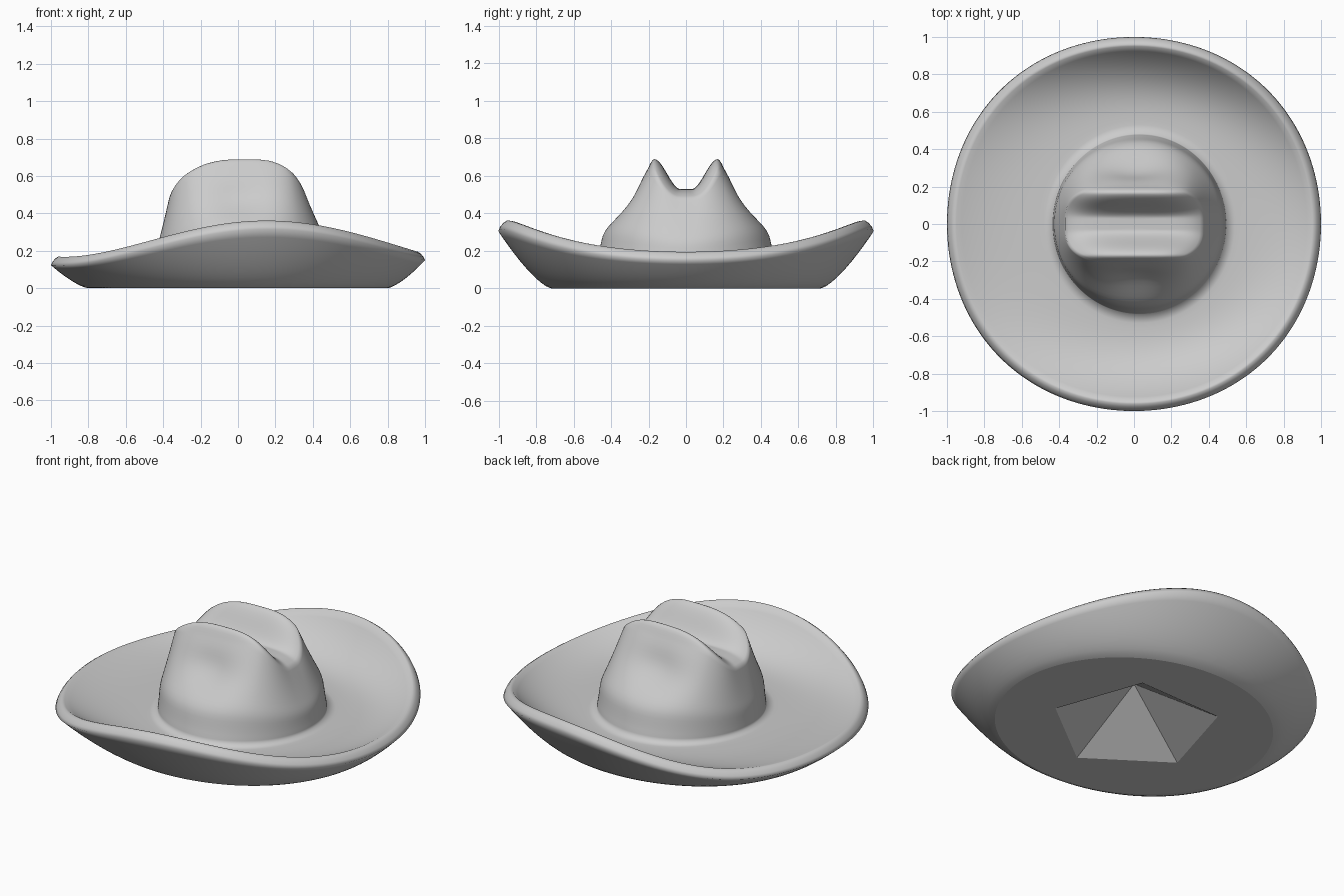
import bpy, bmesh
from math import sin, cos, pi, exp

if "Cube" in bpy.data.objects:
    bpy.data.objects.remove(bpy.data.objects["Cube"])

felt = bpy.data.materials.new("grey_felt")
felt.use_nodes = True
GREY = (0.6, 0.6, 0.6, 1)
felt.diffuse_color = GREY
felt.node_tree.nodes["Principled BSDF"].inputs["Base Color"].default_value = GREY

SEGMENTS = 160
ANGLES = [2 * pi * i / SEGMENTS for i in range(SEGMENTS)]
PLATEAU = 0.125


def smooth(a, b, x):
    t = min(1, max(0, (x - a) / (b - a)))
    return t * t * (3 - 2 * t)


def power(value, exponent):
    return abs(value) ** exponent * (1 if value > 0 else -1)


# Crown top: two rounded ridges along x with a trough between them
def top_height(x, y):
    reach = 0.32 if x > 0.05 else 0.42
    ridge = 0.69 - 0.17 * min(1.1, abs(x - 0.05) / reach) ** 3
    trough = min(ridge, 0.53 - 0.05 * (x / 0.37) ** 6)
    roll = 0.045 * (max(0, abs(y) - 0.165) / 0.035) ** 2
    return trough + (ridge - trough) * smooth(0.03, 0.17, abs(y)) - roll


def crest(a, scale=1):
    x = 0.368 * scale * power(cos(a), 0.62)
    y = 0.2 * scale * power(sin(a), 0.62)
    return x, y, top_height(x, y)


# Crown wall: crest outline blended to the round base, with a soft pinch
def wall(a, v, w):
    cx, cy, cz = crest(a)
    x = cx + (0.03 + 0.465 * cos(a) - cx) * w
    y = cy + (0.485 * sin(a) - cy) * w
    y *= 1 - 0.13 * exp(-((v - 0.68) / 0.2) ** 2 - (x / 0.18) ** 2)
    return x, y, PLATEAU + (cz - PLATEAU) * v


# Brim: flat near the crown, curling up to a wavy rounded lip
def lip_height(a):
    return (0.252 + 0.034 * cos(a) - 0.086 * cos(2 * a)
            - 0.021 * cos(3 * a) + 0.015 * cos(4 * a))


def rim_radius(a):
    return 1 + 0.012 * sin(2 * a) ** 2


def brim(a, t):
    r = 0.95 * rim_radius(a)
    x0, y0 = 0.03 + 0.51 * cos(a), 0.53 * sin(a)
    x, y = x0 + (r * cos(a) - x0) * t, y0 + (r * sin(a) - y0) * t
    low = PLATEAU - 0.005
    return x, y, low + (lip_height(a) - low) * t ** 2.7


def lip(a, scale, drop):
    r = scale * rim_radius(a)
    return r * cos(a), r * sin(a), lip_height(a) - drop


def underside(a, s):
    flat = 0.76 + 0.04 * cos(2 * a)
    r = flat + (rim_radius(a) - flat) * s
    return r * cos(a), r * sin(a), (lip_height(a) - 0.045) * s ** 1.4


def spline(points, x):
    for (x0, y0), (x1, y1) in zip(points, points[1:]):
        if x <= x1:
            return y0 + (y1 - y0) * (x - x0) / (x1 - x0)


WALL = [(0, 1), (0.08, 0.95), (0.2, 0.9), (0.34, 0.85), (0.48, 0.66),
        (0.63, 0.46), (0.78, 0.27), (0.92, 0.1), (1, 0)]
LIP = [(0.962, -0.001), (0.978, 0.01), (0.992, 0.027), (1, 0.045)]

rings = [[crest(a, k / 24) for a in ANGLES] for k in range(1, 25)]
for k in range(19, -1, -1):
    v = k / 20
    w = sum(spline(WALL, min(1, max(0, v + d))) for d in (-0.05, 0, 0.05)) / 3
    rings.append([wall(a, v, w) for a in ANGLES])
rings += [[brim(a, k / 16) for a in ANGLES] for k in range(17)]
rings += [[lip(a, r, d) for a in ANGLES] for r, d in LIP]
rings += [[underside(a, k / 10) for a in ANGLES] for k in range(9, -1, -1)]

bm = bmesh.new()
loops = [[bm.verts.new(p) for p in ring] for ring in rings]
pole = bm.verts.new((0, 0, top_height(0, 0)))
for i in range(SEGMENTS):
    j = (i + 1) % SEGMENTS
    bm.faces.new((pole, loops[0][i], loops[0][j]))
    for inner, outer in zip(loops, loops[1:]):
        bm.faces.new((inner[i], outer[i], outer[j], inner[j]))
for face in bm.faces:
    face.smooth = True

# Flat floor with a five-sided pointed hollow
rim = [bm.edges.get((loops[-1][i - 1], loops[-1][i])) for i in range(SEGMENTS)]
corners = []
for i in range(5):
    a = -pi / 2 + 0.03 + 2 * pi * i / 5
    corners.append(bm.verts.new((0.475 * cos(a), 0.475 * sin(a), 0)))
hole = [bm.edges.new((corners[i - 1], corners[i])) for i in range(5)]
bmesh.ops.triangle_fill(bm, edges=rim + hole, use_beauty=True)
apex = bm.verts.new((0, 0, 0.267))
for i in range(5):
    bm.faces.new((corners[i - 1], corners[i], apex))
for edge in rim + hole:
    edge.smooth = False
bmesh.ops.recalc_face_normals(bm, faces=bm.faces[:])

mesh = bpy.data.meshes.new("hat")
bm.to_mesh(mesh)
bm.free()
mesh.materials.append(felt)
hat = bpy.data.objects.new("hat", mesh)
bpy.context.collection.objects.link(hat)
